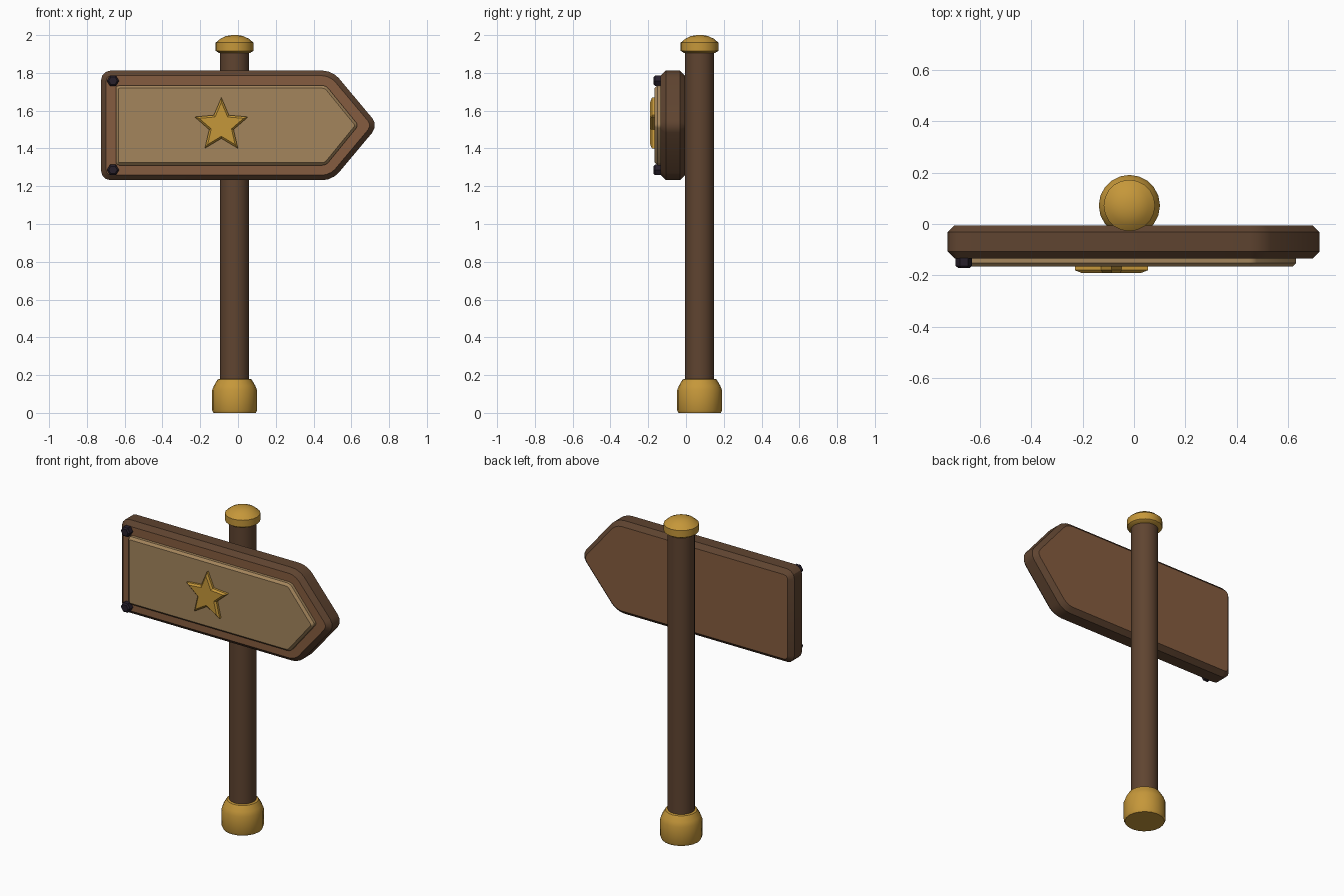
import bpy, bmesh, math
from mathutils import Vector

if "Cube" in bpy.data.objects:
    bpy.data.objects.remove(bpy.data.objects["Cube"], do_unlink=True)


def material(name, rgb):
    m = bpy.data.materials.new(name)
    m.use_nodes = True
    m.diffuse_color = (*rgb, 1)
    m.node_tree.nodes["Principled BSDF"].inputs["Base Color"].default_value = (*rgb, 1)
    return m


DARK = material("dark wood", (0.115, 0.058, 0.030))
BROWN = material("brown wood", (0.235, 0.107, 0.050))
TAN = material("tan wood", (0.37, 0.235, 0.107))
GOLD = material("gold", (0.56, 0.31, 0.042))
IRON = material("dark iron", (0.020, 0.014, 0.024))

POST_X, POST_Y, SIGN_Z = -0.018, 0.072, 1.522


def finish(name, bm, mats, angle=35):
    bmesh.ops.recalc_face_normals(bm, faces=bm.faces)
    mesh = bpy.data.meshes.new(name)
    bm.to_mesh(mesh)
    bm.free()
    ob = bpy.data.objects.new(name, mesh)
    bpy.context.collection.objects.link(ob)
    for m in mats:
        mesh.materials.append(m)
    bpy.ops.object.select_all(action='DESELECT')
    ob.select_set(True)
    bpy.context.view_layer.objects.active = ob
    bpy.ops.object.shade_smooth_by_angle(angle=math.radians(angle))
    return ob


def turned(name, profile, mat, sides=20):
    """Closed round part around the post axis from (radius, height) pairs."""
    bm = bmesh.new()
    rings = []
    for r, z in profile:
        rings.append([bm.verts.new((POST_X + r * math.cos(a), POST_Y + r * math.sin(a), z))
                      for a in (math.tau * i / sides for i in range(sides))])
    for low, high in zip(rings, rings[1:]):
        for i in range(sides):
            j = (i + 1) % sides
            bm.faces.new((low[i], low[j], high[j], high[i]))
    bm.faces.new(rings[0])
    bm.faces.new(rings[-1])
    return finish(name, bm, [mat])


def plate(name, outline, back, front, mats, corner=0, edge=0.01, both=False):
    """Slab facing -y, with rounded corners and chamfered rims."""
    bm = bmesh.new()
    face = bm.faces.new([bm.verts.new((x, back, z)) for x, z in outline])
    out = bmesh.ops.extrude_face_region(bm, geom=[face])["geom"]
    bmesh.ops.translate(bm, vec=(0, front - back, 0),
                        verts=[v for v in out if isinstance(v, bmesh.types.BMVert)])
    bmesh.ops.recalc_face_normals(bm, faces=bm.faces)

    def along_y(e):
        return abs(e.verts[0].co.y - e.verts[1].co.y) > 1e-4

    if corner:
        bmesh.ops.bevel(bm, geom=[e for e in bm.edges if along_y(e)], offset=corner,
                        segments=3, profile=0.5, affect='EDGES')
    rims = [e for e in bm.edges if not along_y(e)
            and (both or abs(e.verts[0].co.y - front) < 1e-4)]
    bmesh.ops.bevel(bm, geom=rims, offset=edge, segments=1, affect='EDGES')
    bm.normal_update()
    # broad front and back faces take the last material
    for f in bm.faces:
        f.material_index = len(mats) - 1 if abs(f.normal.y) > 0.95 else 0
    return finish(name, bm, mats, 30)


def arrow(left, shoulder, tip, half):
    return [(left, SIGN_Z - half), (shoulder, SIGN_Z - half), (tip, SIGN_Z),
            (shoulder, SIGN_Z + half), (left, SIGN_Z + half)]


def star(cx, cz, outer, inner, points=5):
    pts = []
    for i in range(points * 2):
        r, a = (inner if i % 2 else outer), math.pi * (0.5 + i / points)
        pts.append((cx + r * math.cos(a), cz + r * math.sin(a)))
    return pts


# Post with base and cap
turned("post", [(0.077, 0.1), (0.077, 1.93)], DARK)
turned("post_base", [(0.112, 0), (0.119, 0.015), (0.119, 0.12), (0.109, 0.145),
                     (0.09, 0.177), (0.08, 0.18)], GOLD)
turned("post_cap", [(0.08, 1.904), (0.1, 1.917), (0.1, 1.96), (0.075, 1.981),
                    (0.045, 1.995), (0.015, 2.0)], GOLD)

# Arrow board and its raised panel
plate("arrow_board", arrow(-0.725, 0.5, 0.743, 0.29), -0.005, -0.134,
      [DARK, BROWN], corner=0.05, edge=0.027, both=True)
plate("front_panel", arrow(-0.647, 0.466, 0.638, 0.211), -0.13, -0.166,
      [TAN], corner=0.018, edge=0.014)

# Star ornament
plate("star", star(-0.088, 1.521, 0.149, 0.068), -0.16, -0.19, [GOLD], edge=0.01)

# Hexagonal bolts in the left-hand corners of the board
for label, z in (("upper", SIGN_Z + 0.236), ("lower", SIGN_Z - 0.236)):
    hexagon = [(-0.662 + 0.032 * math.cos(a), z + 0.032 * math.sin(a))
               for a in (math.tau * i / 6 for i in range(6))]
    plate(label + "_bolt", hexagon, -0.125, -0.171, [IRON], edge=0.008)
